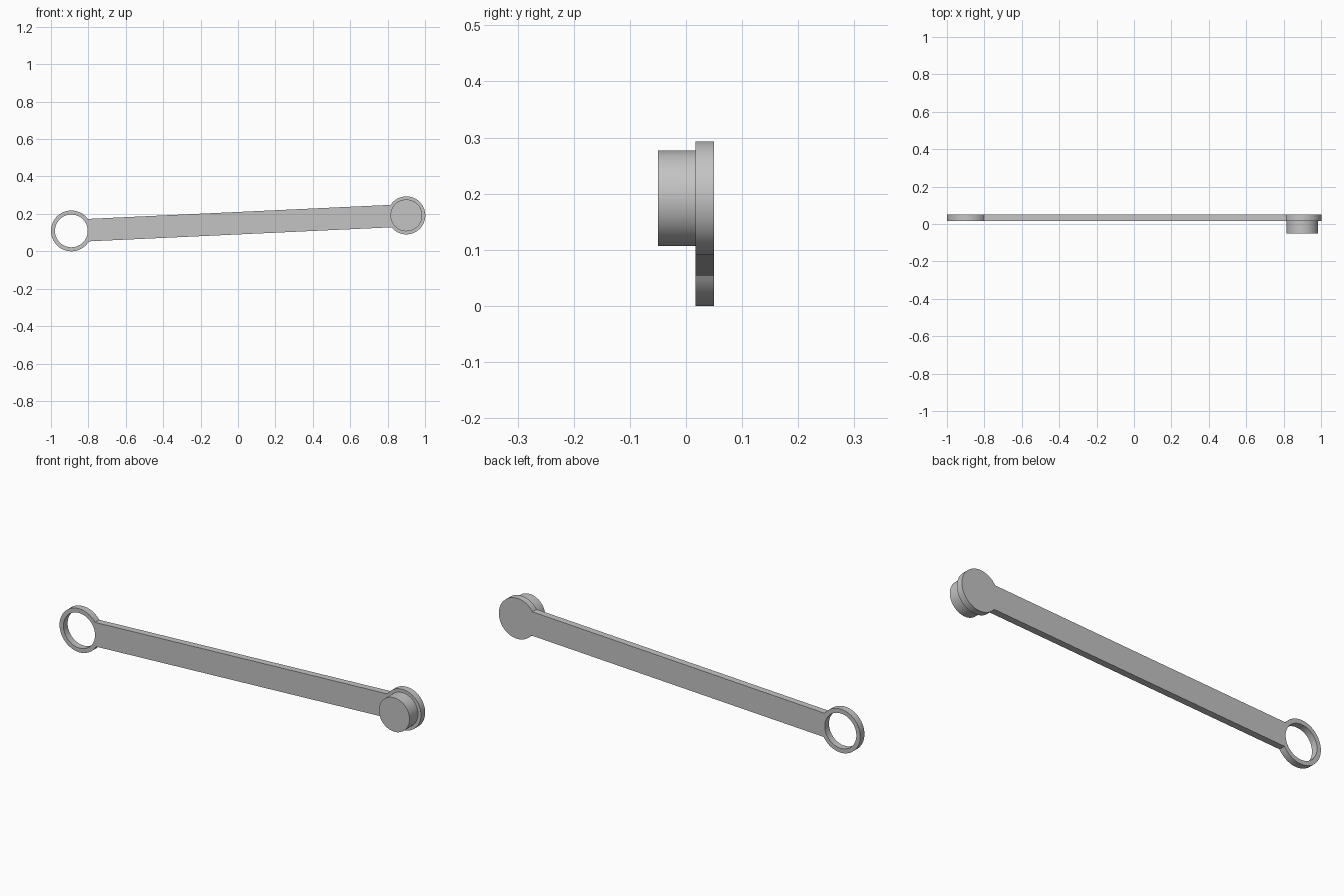
import bpy
from math import sin, cos, pi, asin, radians
from mathutils import Vector, Matrix

cube = bpy.data.objects.get("Cube")
if cube:
    bpy.data.objects.remove(cube, do_unlink=True)

# Main dimensions (x, z) of the two ends
RING, DISC = Vector((-0.891, 0.109)), Vector((0.9, 0.192))
RING_R, HOLE_R, DISC_R, PIN_R = 0.109, 0.0875, 0.1015, 0.085
HALF_BAR = 0.06
BACK, SEAM, FRONT = 0.05, 0.0167, -0.05

grey = bpy.data.materials.new("grey metal")
grey.use_nodes = True
color = (0.55, 0.55, 0.55, 1)
grey.diffuse_color = color
grey.node_tree.nodes["Principled BSDF"].inputs["Base Color"].default_value = color


def arc(center, radius, start, end, steps):
    return [center + radius * Vector((cos(a), sin(a)))
            for a in (start + (end - start) * i / steps for i in range(steps + 1))]


def add_spline(curve, points):
    spline = curve.splines.new("POLY")
    spline.points.add(len(points) - 1)
    for target, p in zip(spline.points, points):
        target.co = (p.x, p.y, 0, 1)
    spline.use_cyclic_u = True


def finish(obj):
    bpy.ops.object.select_all(action="DESELECT")
    obj.select_set(True)
    bpy.context.view_layer.objects.active = obj
    if obj.type == "CURVE":
        bpy.ops.object.convert(target="MESH")
        obj = bpy.context.object
    bpy.ops.object.shade_smooth_by_angle(angle=radians(30))
    obj.data.materials.clear()
    obj.data.materials.append(grey)


# Link arm: ring end, straight bar and solid disc end in one outline
axis = DISC - RING
tilt = math_tilt = asin(axis.y / axis.length)
ring_gap, disc_gap = asin(HALF_BAR / RING_R), asin(HALF_BAR / DISC_R)
outline = arc(RING, RING_R, tilt + ring_gap, tilt + 2 * pi - ring_gap, 64)
outline += arc(DISC, DISC_R, tilt - pi + disc_gap, tilt + pi - disc_gap, 64)

curve = bpy.data.curves.new("link_arm", "CURVE")
curve.dimensions = "2D"
curve.fill_mode = "BOTH"
curve.extrude = (BACK - SEAM) / 2
add_spline(curve, outline)
add_spline(curve, arc(RING, HOLE_R, 0, 2 * pi, 64)[:-1])
arm = bpy.data.objects.new("link_arm", curve)
bpy.context.collection.objects.link(arm)
arm.matrix_world = (Matrix.Translation((0, (BACK + SEAM) / 2, 0))
                    @ Matrix.Rotation(pi / 2, 4, "X"))
finish(arm)

# Pin standing out from the front of the disc end
bpy.ops.mesh.primitive_cylinder_add(
    vertices=64, radius=PIN_R, depth=SEAM - FRONT,
    location=(DISC.x, (SEAM + FRONT) / 2, DISC.y), rotation=(pi / 2, 0, 0))
pin = bpy.context.object
pin.name = "pin"
finish(pin)
